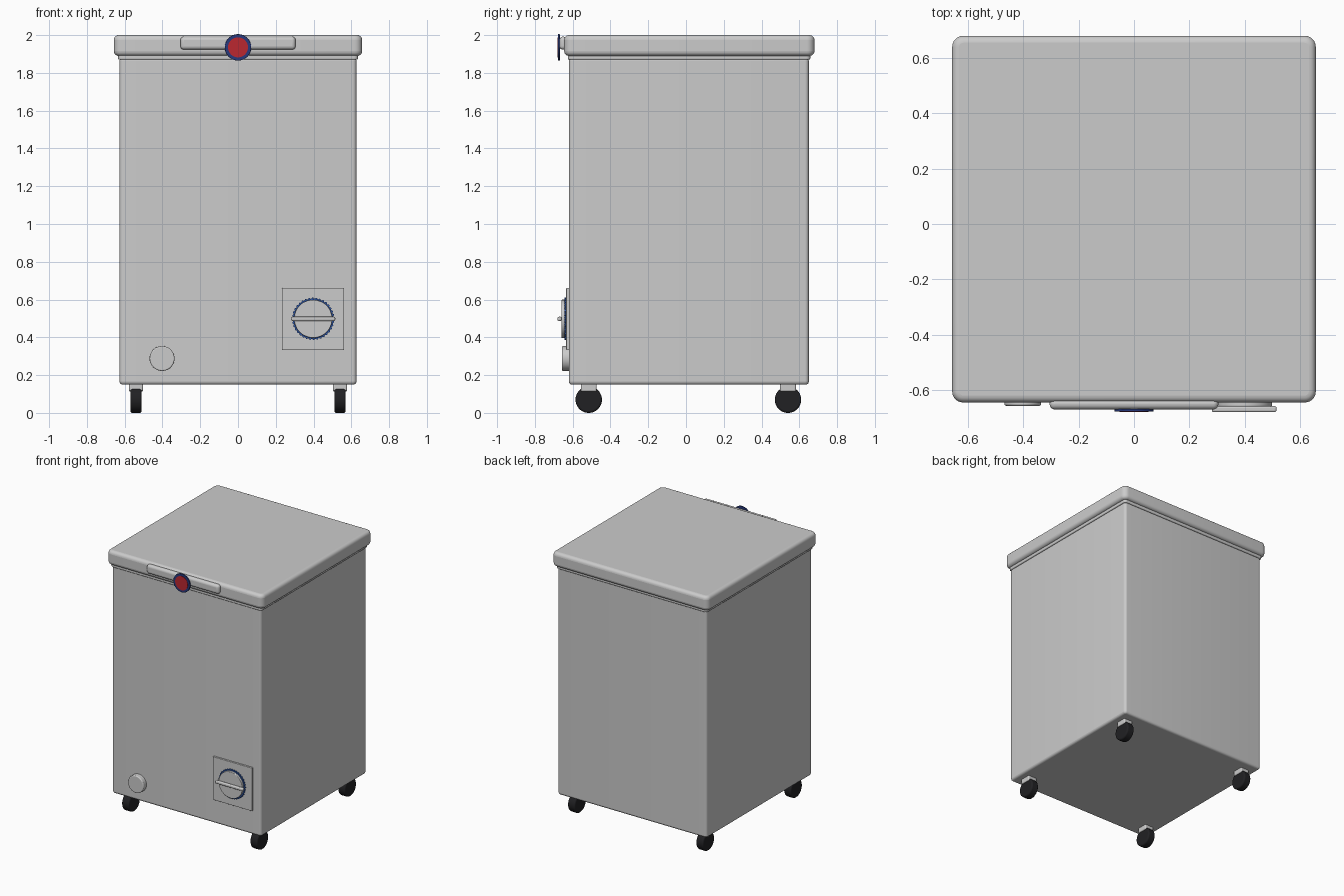
import bpy, bmesh, math

if "Cube" in bpy.data.objects:
    bpy.data.objects.remove(bpy.data.objects["Cube"])


def material(name, rgb):
    m = bpy.data.materials.new(name)
    m.diffuse_color = (*rgb, 1)
    m.use_nodes = True
    m.node_tree.nodes["Principled BSDF"].inputs["Base Color"].default_value = m.diffuse_color
    return m


BLACK = material("black", (0.015, 0.015, 0.017))
BLUE = material("blue", (0.03, 0.1, 0.4))
NAVY = material("navy", (0.02, 0.04, 0.2))
RED = material("red", (0.5, 0.02, 0.03))


def finish(ob, name, mat=None, bevel=0, segments=3):
    ob.name = name
    if mat:
        ob.data.materials.append(mat)
    if bevel:
        b = ob.modifiers.new("bevel", 'BEVEL')
        b.width, b.segments = bevel, segments
        b.limit_method = 'ANGLE'
        b.angle_limit = math.radians(40)
    bpy.ops.object.select_all(action='DESELECT')
    ob.select_set(True)
    bpy.context.view_layer.objects.active = ob
    bpy.ops.object.shade_smooth_by_angle(angle=math.radians(40))
    return ob


def box(name, x, y, z, mat=None, bevel=0, segments=3, corner=0):
    """Box from (min, max) ranges; corner rounds the upright edges first."""
    bpy.ops.mesh.primitive_cube_add(
        size=1, location=(sum(x) / 2, sum(y) / 2, sum(z) / 2))
    ob = bpy.context.object
    ob.scale = (x[1] - x[0], y[1] - y[0], z[1] - z[0])
    bpy.ops.object.transform_apply(location=False, rotation=False, scale=True)
    if corner:
        bm = bmesh.new()
        bm.from_mesh(ob.data)
        edges = [e for e in bm.edges
                 if abs(e.verts[0].co.z - e.verts[1].co.z) > 0.01]
        bmesh.ops.bevel(bm, geom=edges, offset=corner, segments=6,
                        profile=0.5, affect='EDGES')
        bm.to_mesh(ob.data)
        bm.free()
    return finish(ob, name, mat, bevel, segments)


def disc(name, x, z, r, y, mat=None, bevel=0, sides=48):
    """Cylinder facing the front, spanning y = (min, max)."""
    bpy.ops.mesh.primitive_cylinder_add(
        vertices=sides, radius=r, depth=y[1] - y[0],
        location=(x, sum(y) / 2, z), rotation=(math.pi / 2, 0, 0))
    return finish(bpy.context.object, name, mat, bevel)


# Cabinet, seal and lid
box("cabinet", (-0.627, 0.627), (-0.62, 0.65), (0.15, 1.88), bevel=0.015, corner=0.02)
box("lid_seal", (-0.635, 0.635), (-0.626, 0.658), (1.87, 1.9), bevel=0.006, corner=0.02)
box("lid", (-0.657, 0.657), (-0.645, 0.68), (1.89, 2.0), bevel=0.025, segments=5, corner=0.04)

# Lid handle with round lock badge
box("lid_handle", (-0.305, 0.305), (-0.67, -0.63), (1.923, 1.992), bevel=0.019, segments=5)
disc("lock_rim", 0, 1.935, 0.07, (-0.678, -0.668), NAVY, 0.002)
disc("lock_face", 0, 1.935, 0.053, (-0.68, -0.672), RED)

# Thermostat: plate, knurled ring, knob and grip bar
KX, KZ = 0.398, 0.498
box("thermostat_plate", (0.233, 0.561), (-0.634, -0.615), (0.333, 0.661), bevel=0.002)
bm = bmesh.new()
ring = [bm.verts.new((KX + r * math.cos(a), -0.632, KZ + r * math.sin(a)))
        for r, a in ((0.112 if i % 4 < 2 else 0.107, i * math.tau / 144)
                     for i in range(144))]
face = bm.faces.new(ring)
ext = bmesh.ops.extrude_face_region(bm, geom=[face])
for v in ext["geom"]:
    if isinstance(v, bmesh.types.BMVert):
        v.co.y = -0.644
bmesh.ops.recalc_face_normals(bm, faces=bm.faces)
mesh = bpy.data.meshes.new("dial_ring")
bm.to_mesh(mesh)
bm.free()
dial = bpy.data.objects.new("dial_ring", mesh)
bpy.context.collection.objects.link(dial)
finish(dial, "dial_ring", BLUE)
disc("dial_knob", KX, KZ, 0.101, (-0.66, -0.63), bevel=0.004)
box("dial_grip", (0.281, 0.515), (-0.68, -0.658), (0.487, 0.509), bevel=0.007)

# Drain plug
disc("drain_plug", -0.402, 0.288, 0.066, (-0.657, -0.61), bevel=0.006)

# Casters
for side, sx in (("left", -1), ("right", 1)):
    for end, y in (("front", -0.515), ("back", 0.54)):
        x = sx * 0.54
        box(f"{end}_{side}_caster_bracket", (x - 0.037, x + 0.037),
            (y - 0.042, y + 0.042), (0.113, 0.155), bevel=0.008)
        bpy.ops.mesh.primitive_cylinder_add(
            vertices=40, radius=0.07, depth=0.06, location=(x, y, 0.07),
            rotation=(0, math.pi / 2, 0))
        finish(bpy.context.object, f"{end}_{side}_caster_wheel", BLACK, 0.01)
